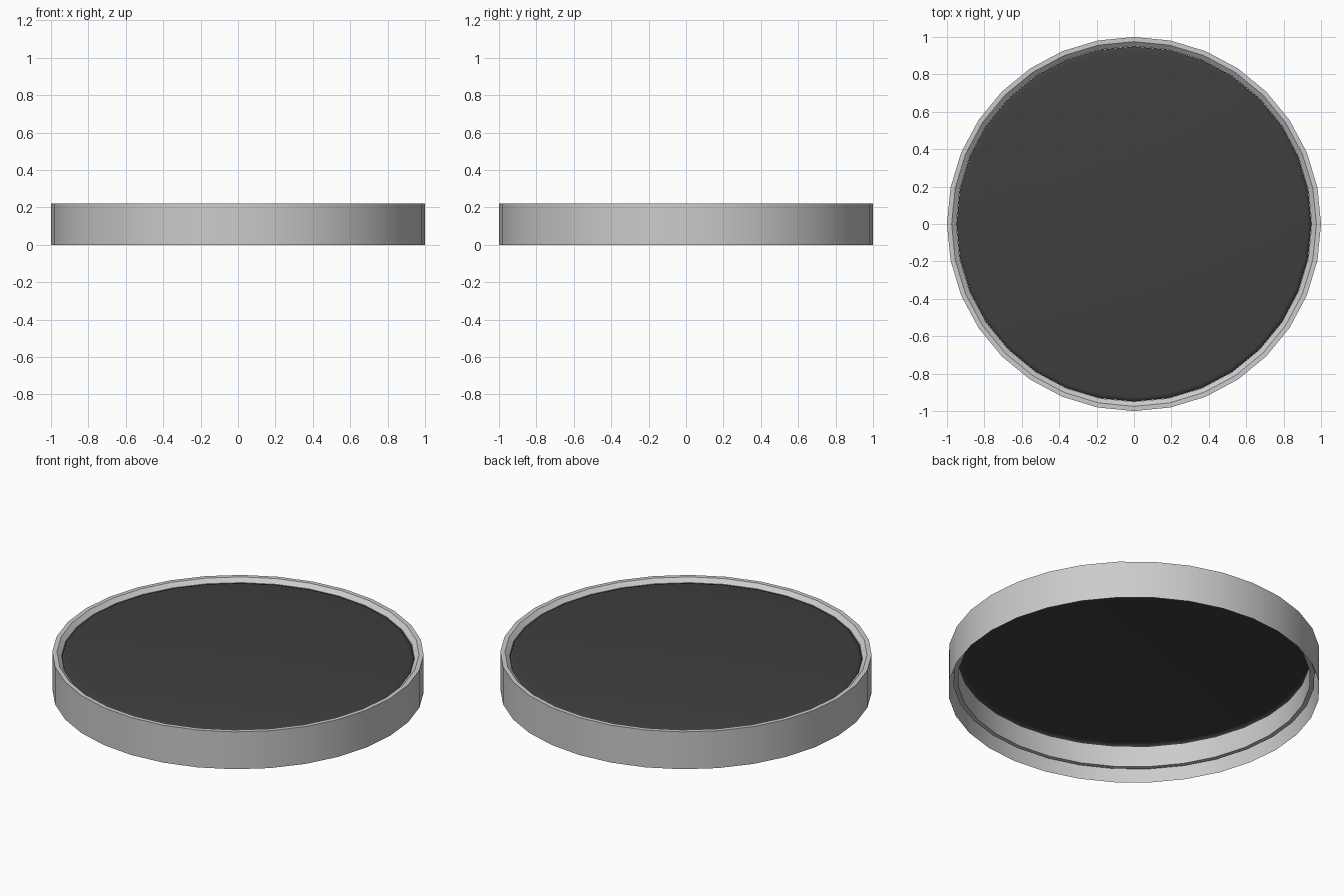
import bpy, bmesh, math

if "Cube" in bpy.data.objects:
    bpy.data.objects.remove(bpy.data.objects["Cube"])

SIDES = 32


def lathe(name, profile, angle=35):
    """Spin (radius, z) points about z; a zero radius closes to a centre point."""
    bm = bmesh.new()
    rings = []
    for r, z in profile:
        if r == 0:
            rings.append([bm.verts.new((0, 0, z))] * SIDES)
        else:
            rings.append([bm.verts.new((r * math.cos(2 * math.pi * i / SIDES),
                                        r * math.sin(2 * math.pi * i / SIDES), z))
                          for i in range(SIDES)])
    for a, b in zip(rings, rings[1:]):
        for i in range(SIDES):
            j = (i + 1) % SIDES
            corners = list(dict.fromkeys((a[i], a[j], b[j], b[i])))
            bm.faces.new(corners)
    mesh = bpy.data.meshes.new(name)
    bm.to_mesh(mesh)
    bm.free()
    obj = bpy.data.objects.new(name, mesh)
    bpy.context.collection.objects.link(obj)
    bpy.ops.object.select_all(action='DESELECT')
    obj.select_set(True)
    bpy.context.view_layer.objects.active = obj
    bpy.ops.object.shade_smooth_by_angle(angle=math.radians(angle))
    return obj


# Outer band with flat rim, inner chamfer and a short inner sleeve ending in a ledge
lathe("rim", [(1, 0), (1, 0.222), (0.975, 0.222), (0.95, 0.2),
              (0.95, 0.07), (0.975, 0.07), (0.975, 0.21)])

# Dark pane just under the rim, with a slightly rolled edge
pane = lathe("pane", [(0.949, 0.192), (0.945, 0.2), (0.925, 0.204), (0, 0.205)], 80)
dark = bpy.data.materials.new("dark_pane")
dark.diffuse_color = (0.05, 0.05, 0.05, 1)
dark.use_nodes = True
dark.node_tree.nodes["Principled BSDF"].inputs["Base Color"].default_value = dark.diffuse_color
pane.data.materials.append(dark)
